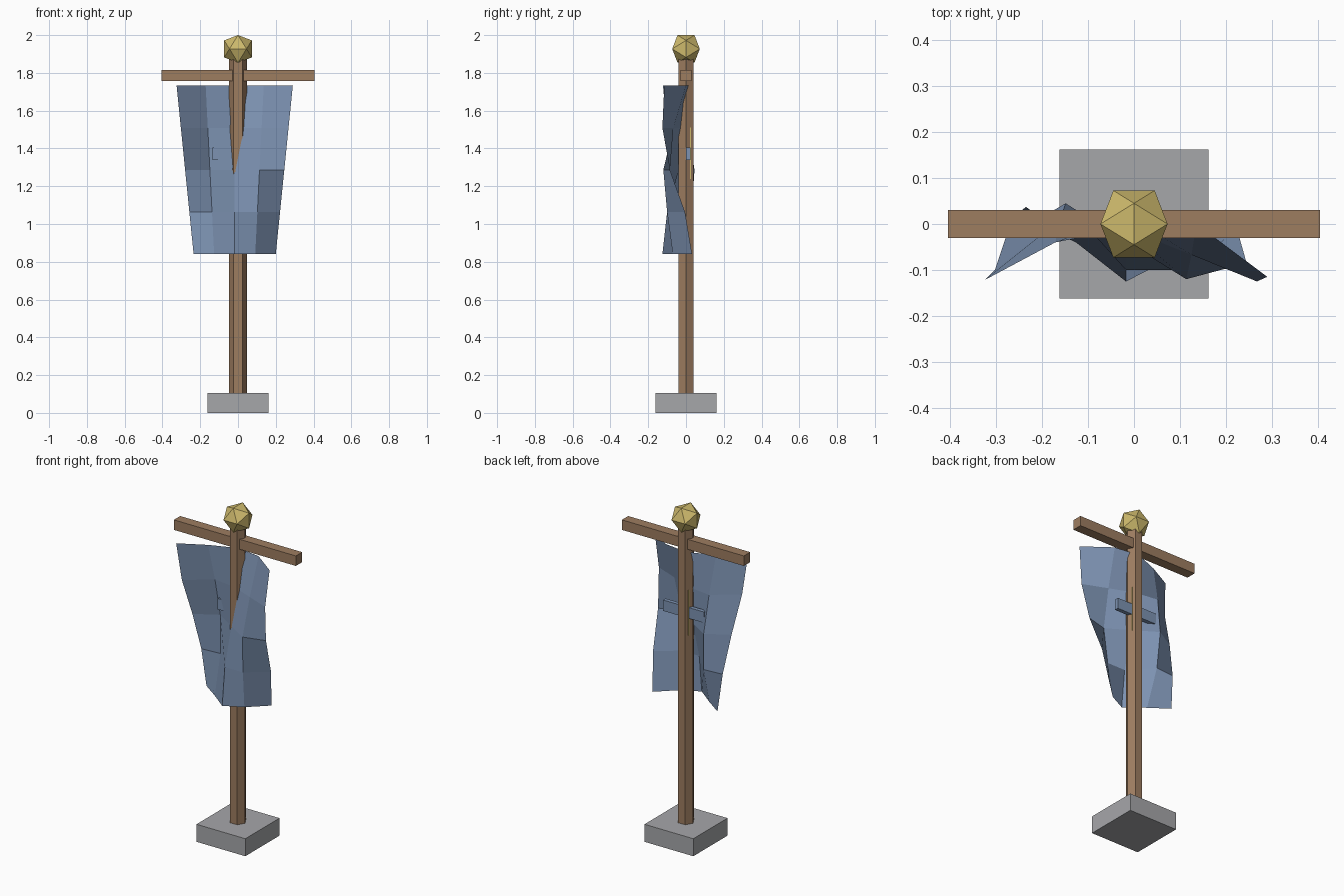
import bpy, bmesh, math
from mathutils import Vector

old = bpy.data.objects.get("Cube")
if old:
    bpy.data.objects.remove(old, do_unlink=True)


def material(name, rgb):
    mat = bpy.data.materials.new(name)
    mat.use_nodes = True
    mat.diffuse_color = (*rgb, 1)
    mat.node_tree.nodes["Principled BSDF"].inputs["Base Color"].default_value = (*rgb, 1)
    return mat


wood = material("brown wood", (0.34, 0.205, 0.118))
stone = material("grey stone", (0.38, 0.385, 0.40))
cloth = material("faded blue cloth", (0.205, 0.29, 0.445))
gold = material("dull gold", (0.61, 0.485, 0.15))


def finish(name, bm, mat):
    mesh = bpy.data.meshes.new(name)
    bm.to_mesh(mesh)
    bm.free()
    mesh.materials.append(mat)
    obj = bpy.data.objects.new(name, mesh)
    bpy.context.collection.objects.link(obj)
    return obj


def box(name, low, high, mat):
    bm = bmesh.new()
    bmesh.ops.create_cube(bm, size=1)
    low, high = Vector(low), Vector(high)
    for v in bm.verts:
        v.co = (low + high) / 2 + v.co * (high - low)
    return finish(name, bm, mat)


# Stone foot and wooden crossbar
box("base", (-0.162, -0.162, 0), (0.162, 0.162, 0.105), stone)
box("crossbar", (-0.405, -0.03, 1.756), (0.405, 0.03, 1.816), wood)

# Six-sided pole with corners pointing left and right
bm = bmesh.new()
rim = [bm.verts.new((0.047 * math.cos(i * math.pi / 3),
                     0.047 * math.sin(i * math.pi / 3), 0.01)) for i in range(6)]
bottom = bm.faces.new(rim)
top = bmesh.ops.extrude_face_region(bm, geom=[bottom])["geom"]
bmesh.ops.translate(bm, vec=(0, 0, 1.88),
                    verts=[g for g in top if isinstance(g, bmesh.types.BMVert)])
bmesh.ops.recalc_face_normals(bm, faces=bm.faces)
finish("pole", bm, wood)

# Twenty-sided finial spanned by three golden rectangles
bm = bmesh.new()
long, short = 0.073, 0.045
for s in (-1, 1):
    for t in (-1, 1):
        bm.verts.new((s * short, t * long, 0))
        bm.verts.new((s * long, 0, t * short))
        bm.verts.new((0, s * short, t * long))
bmesh.ops.convex_hull(bm, input=bm.verts)
bmesh.ops.translate(bm, vec=(0, 0, 2 - long), verts=bm.verts)
bmesh.ops.recalc_face_normals(bm, faces=bm.faces)
finish("finial", bm, gold)

# Hanging cloth: a tapering grid, each row giving its folds in depth
folds = [
    (-0.122, -0.04, 0.02, 0.0, -0.115),
    (-0.10, 0.01, -0.01, -0.067, -0.125),
    (-0.032, 0.045, -0.038, -0.12, -0.085),
    (0.02, 0.03, -0.10, -0.10, -0.005),
    (0.037, -0.04, -0.125, -0.07, 0.032),
]
bm = bmesh.new()
grid = []
for r, row in enumerate(folds):
    half = 0.3075 - 0.0225 * r
    z = 1.732 - 0.223 * r
    grid.append([bm.verts.new((-0.0175 + half * (c - 2) / 2, y, z))
                 for c, y in enumerate(row)])
for r in range(4):
    for c in range(4):
        bm.faces.new((grid[r][c], grid[r + 1][c], grid[r + 1][c + 1], grid[r][c + 1]))
finish("banner_cloth", bm, cloth)

# Emblem strips behind the cloth
box("emblem_crosspiece", (-0.135, 0.0, 1.34), (0.135, 0.024, 1.405), cloth)
box("emblem_upright", (-0.036, 0.02, 1.237), (0.036, 0.026, 1.51), gold)
